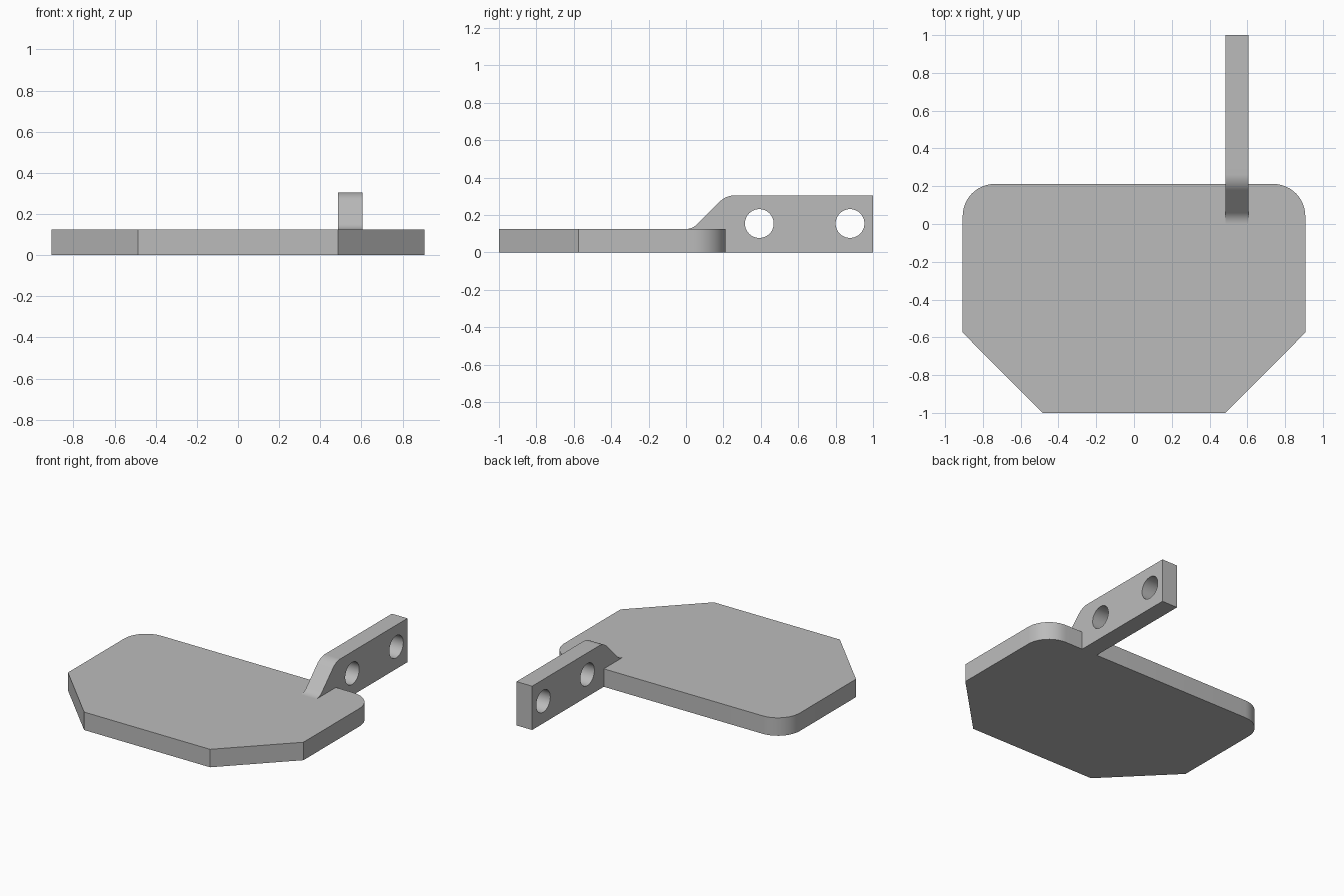
import bpy, bmesh, math
from mathutils import Vector

if "Cube" in bpy.data.objects:
    bpy.data.objects.remove(bpy.data.objects["Cube"])

grey = bpy.data.materials.new("plain grey")
grey.diffuse_color = (0.5, 0.5, 0.5, 1)
grey.use_nodes = True
grey.node_tree.nodes["Principled BSDF"].inputs["Base Color"].default_value = grey.diffuse_color


def rounded(points, steps=12):
    """Outline from (a, b, radius) corners, with arcs where radius > 0."""
    out = []
    for i, (a, b, r) in enumerate(points):
        p = Vector((a, b))
        if r == 0:
            out.append(p)
            continue
        u = (Vector(points[i - 1][:2]) - p).normalized()
        v = (Vector(points[(i + 1) % len(points)][:2]) - p).normalized()
        half = u.angle(v) / 2
        centre = p + (u + v).normalized() * (r / math.sin(half))
        start = p + u * (r / math.tan(half)) - centre
        end = p + v * (r / math.tan(half)) - centre
        sweep = math.pi - 2 * half
        for k in range(steps + 1):
            t = k / steps
            out.append(centre + (start * math.sin((1 - t) * sweep)
                                 + end * math.sin(t * sweep)) / math.sin(sweep))
    return out


def extrude(name, outline, place, depth):
    """Solid prism from a 2D outline; place maps (a, b) to 3D."""
    bm = bmesh.new()
    face = bm.faces.new([bm.verts.new(place(*p)) for p in outline])
    new = bmesh.ops.extrude_face_region(bm, geom=[face])["geom"]
    bmesh.ops.translate(bm, vec=depth,
                        verts=[g for g in new if isinstance(g, bmesh.types.BMVert)])
    bmesh.ops.recalc_face_normals(bm, faces=bm.faces)
    mesh = bpy.data.meshes.new(name)
    bm.to_mesh(mesh)
    bm.free()
    mesh.materials.append(grey)
    obj = bpy.data.objects.new(name, mesh)
    bpy.context.collection.objects.link(obj)
    return obj


def smooth(obj):
    bpy.ops.object.select_all(action='DESELECT')
    obj.select_set(True)
    bpy.context.view_layer.objects.active = obj
    bpy.ops.object.shade_smooth_by_angle(angle=math.radians(30))


# Flat plate: chamfered front corners, rounded back corners
T = 0.125
half = [(0.485, -1, 0), (0.907, -0.575, 0), (0.907, 0.212, 0.17)]
plate = extrude("plate", rounded(half + [(-x, y, r) for x, y, r in reversed(half)]),
                lambda x, y: (x, y, 0), (0, 0, T))
smooth(plate)

# Arm: sloped foot resting on the plate, bar running out behind it
profile = [(-0.02, T, 0), (0.034, T, 0.085), (0.214, 0.305, 0.12), (1, 0.305, 0),
           (1, 0, 0), (0.212, 0, 0), (0.212, T, 0)]
arm = extrude("arm", rounded(profile)[1:], lambda y, z: (0.485, y, z), (0.12, 0, 0))

# Two round holes through the arm
for y in (0.392, 0.877):
    bpy.ops.mesh.primitive_cylinder_add(vertices=48, radius=0.077, depth=0.4,
                                        location=(0.545, y, 0.154),
                                        rotation=(0, math.pi / 2, 0))
    cutter = bpy.context.object
    cutter.name = "hole_cutter"
    cutter.data.materials.append(grey)
    cut = arm.modifiers.new("hole", 'BOOLEAN')
    cut.operation, cut.solver, cut.object = 'DIFFERENCE', 'EXACT', cutter
    bpy.ops.object.select_all(action='DESELECT')
    arm.select_set(True)
    bpy.context.view_layer.objects.active = arm
    bpy.ops.object.modifier_apply(modifier="hole")
    bpy.data.objects.remove(cutter)
smooth(arm)
